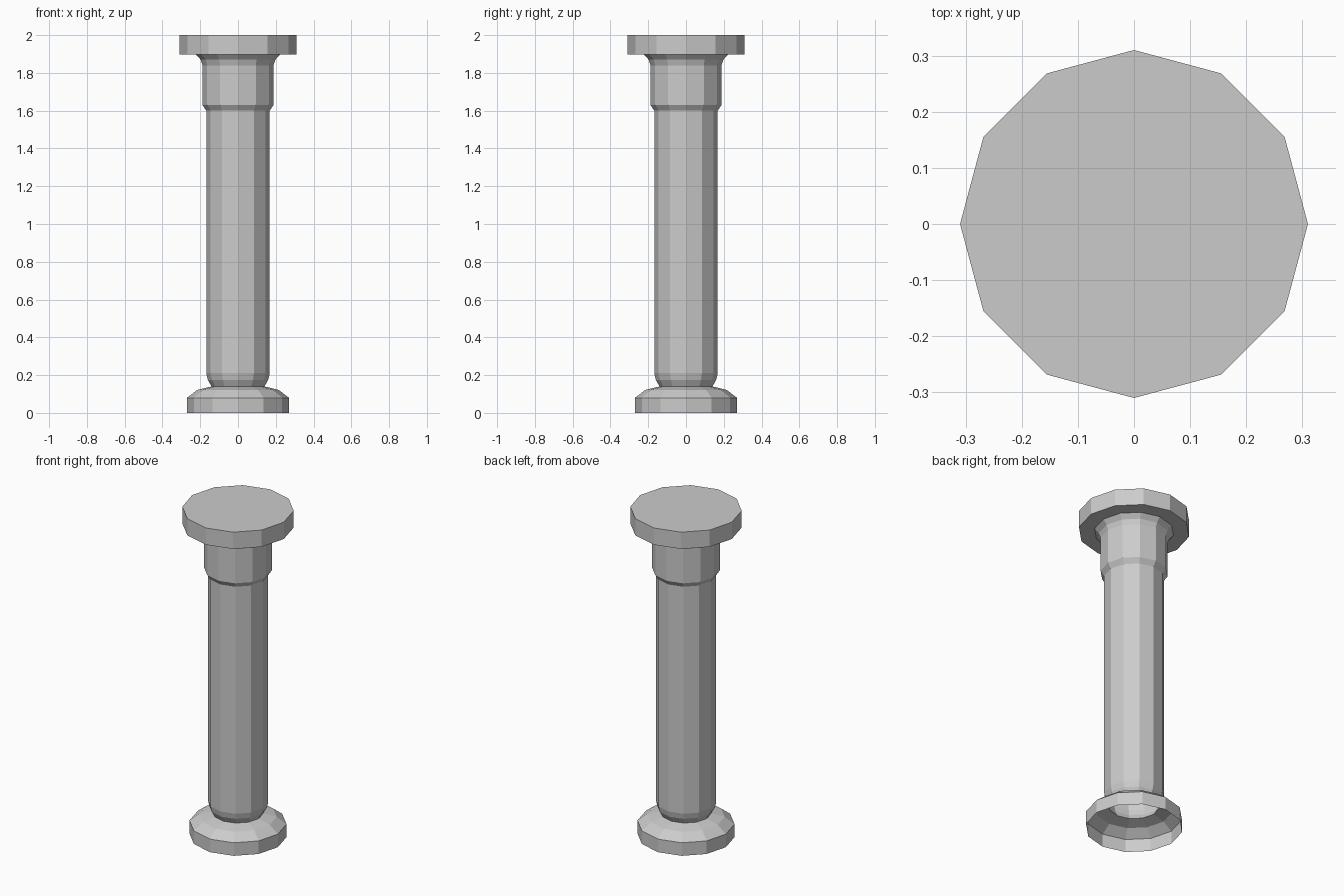
import bpy
import bmesh
from math import cos, sin, tau

SIDES = 12

cube = bpy.data.objects.get("Cube")
if cube:
    bpy.data.objects.remove(cube, do_unlink=True)

stone = bpy.data.materials.new("grey stone")
stone.use_nodes = True
grey = (0.6, 0.6, 0.6, 1)
stone.diffuse_color = grey
stone.node_tree.nodes["Principled BSDF"].inputs["Base Color"].default_value = grey


def lathe(name, profile, cap_top=False):
    """Turn a (radius, height) profile, listed bottom to top, into a faceted shell."""
    bm = bmesh.new()
    rings = [[bm.verts.new((r * cos(tau * i / SIDES), r * sin(tau * i / SIDES), z))
              for i in range(SIDES)] for r, z in profile]
    for low, high in zip(rings, rings[1:]):
        for i in range(SIDES):
            j = (i + 1) % SIDES
            bm.faces.new((low[i], low[j], high[j], high[i]))
    if cap_top:
        bm.faces.new(rings[-1])
    mesh = bpy.data.meshes.new(name)
    bm.to_mesh(mesh)
    bm.free()
    mesh.materials.append(stone)
    obj = bpy.data.objects.new(name, mesh)
    bpy.context.collection.objects.link(obj)
    return obj


# Foot ring, hollow and open underneath
lathe("base", [(0.27, 0), (0.27, 0.08), (0.215, 0.122), (0.14, 0.14)])

# Shaft, rounded in where it meets the foot
lathe("shaft", [(0.14, 0.14), (0.16, 0.175), (0.168, 0.21), (0.168, 1.6)])

# Thicker neck flaring out under the slab
lathe("neck", [(0.168, 1.6), (0.188, 1.63), (0.188, 1.84),
               (0.198, 1.87), (0.222, 1.897)])

# Top slab
lathe("top_slab", [(0.222, 1.897), (0.31, 1.897), (0.31, 2)], cap_top=True)
